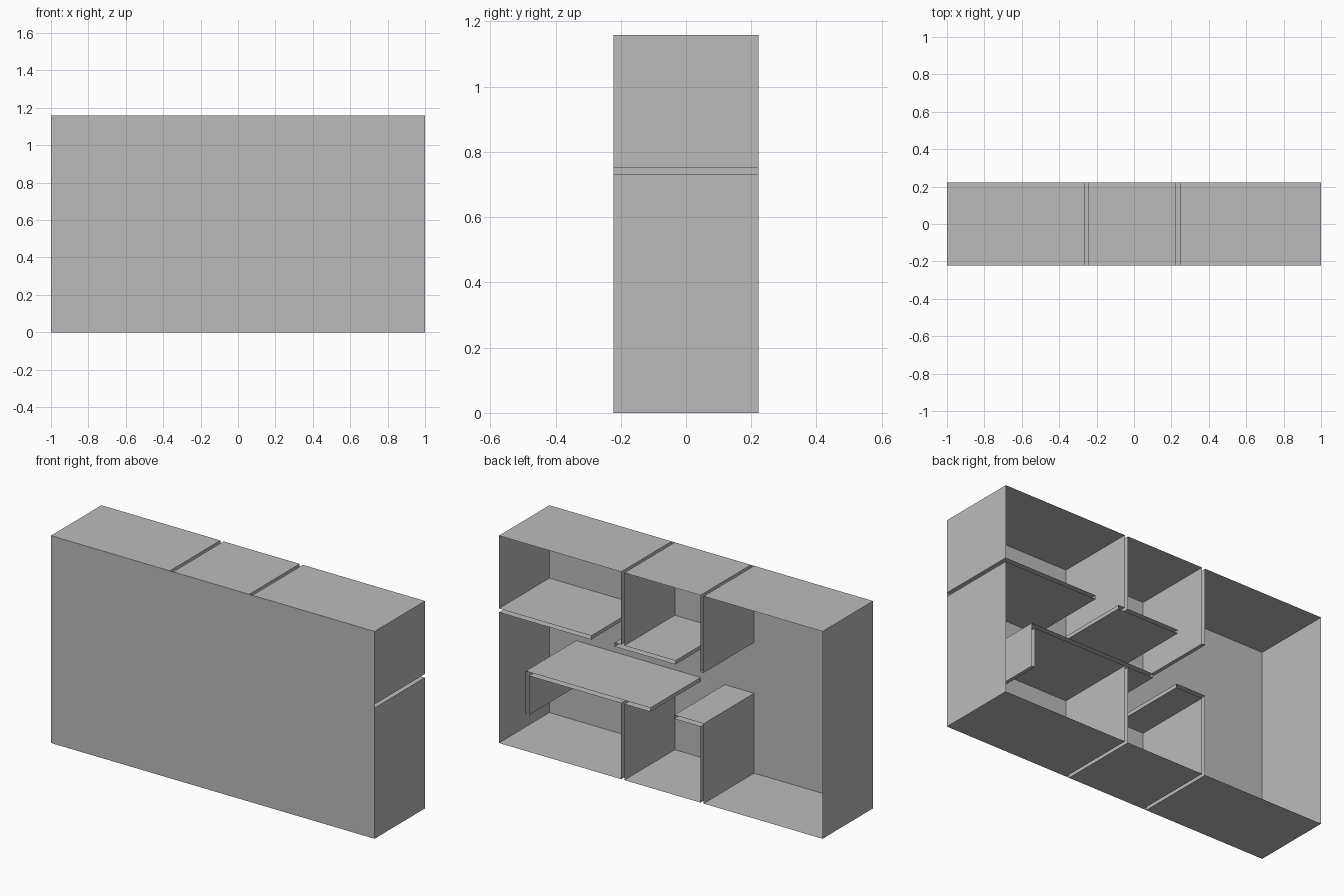
import bpy, bmesh

# Remove the default cube only
cube = bpy.data.objects.get("Cube")
if cube:
    bpy.data.objects.remove(cube, do_unlink=True)

grey = bpy.data.materials.new("plain_grey")
grey.use_nodes = True
grey.diffuse_color = (0.5, 0.5, 0.5, 1)
grey.node_tree.nodes["Principled BSDF"].inputs["Base Color"].default_value = (0.5, 0.5, 0.5, 1)

W, D, H = 1.0, 0.2225, 1.158          # half width, half depth, height
D1L, D1R = 0.245, 0.225               # faces of the first divider
D2L, D2R = -0.245, -0.265             # faces of the second divider
HI0, HI1 = 0.73, 0.751                # upper shelf level, bottom and top
LO0, LO1 = 0.4245, 0.446              # lower shelf level, bottom and top


def finish(name, bm):
    mesh = bpy.data.meshes.new(name)
    bm.to_mesh(mesh)
    bm.free()
    mesh.materials.append(grey)
    obj = bpy.data.objects.new(name, mesh)
    bpy.context.collection.objects.link(obj)


def board(name, path):
    """Sweep an x-z path through the full depth as a thin folded sheet."""
    bm = bmesh.new()
    front = [bm.verts.new((x, -D, z)) for x, z in path]
    back = [bm.verts.new((x, D, z)) for x, z in path]
    for i in range(len(path) - 1):
        bm.faces.new((front[i], front[i + 1], back[i + 1], back[i]))
    finish(name, bm)


# Closed front panel
bm = bmesh.new()
bm.faces.new([bm.verts.new((x, -D, z)) for x, z in ((-W, 0), (W, 0), (W, H), (-W, H))])
finish("front_panel", bm)

# Top and bottom boards, split where the hollow dividers pass through
for level, z in (("top", H), ("bottom", 0)):
    for side, a, b in (("left", W, D1L), ("middle", D1R, D2L), ("right", D2R, -W)):
        board(f"{level}_{side}", [(a, z), (b, z)])

# End walls, the left one broken by the open end of its shelf
board("right_wall", [(-W, 0), (-W, H)])
board("left_wall_lower", [(W, 0), (W, HI0)])
board("left_wall_upper", [(W, HI1), (W, H)])

# Hollow shelf entering from the left wall
board("upper_left_shelf", [(W, HI0), (0.43, HI0), (0.43, HI1), (W, HI1)])

# Upper divider carrying a shelf at its foot
board("upper_divider_with_shelf", [
    (D1L, H), (D1L, HI1), (0.285, HI1), (0.285, HI0),
    (-0.09, HI0), (-0.09, HI1), (D1R, HI1), (D1R, H)])

# Plain upper divider
board("upper_right_divider", [(D2L, H), (D2L, HI0), (D2R, HI0), (D2R, H)])

# Lower divider carrying the long shelf with a hanging end panel
board("lower_divider_with_long_shelf", [
    (D1L, 0), (D1L, LO0), (0.815, LO0), (0.815, 0.205), (0.835, 0.205),
    (0.835, LO1), (0.065, LO1), (0.065, LO0), (D1R, LO0), (D1R, 0)])

# Lower divider with a short shelf turned to the left
board("lower_divider_with_short_shelf", [
    (D2L, 0), (D2L, LO0), (-0.083, LO0), (-0.083, LO1), (D2R, LO1), (D2R, 0)])
